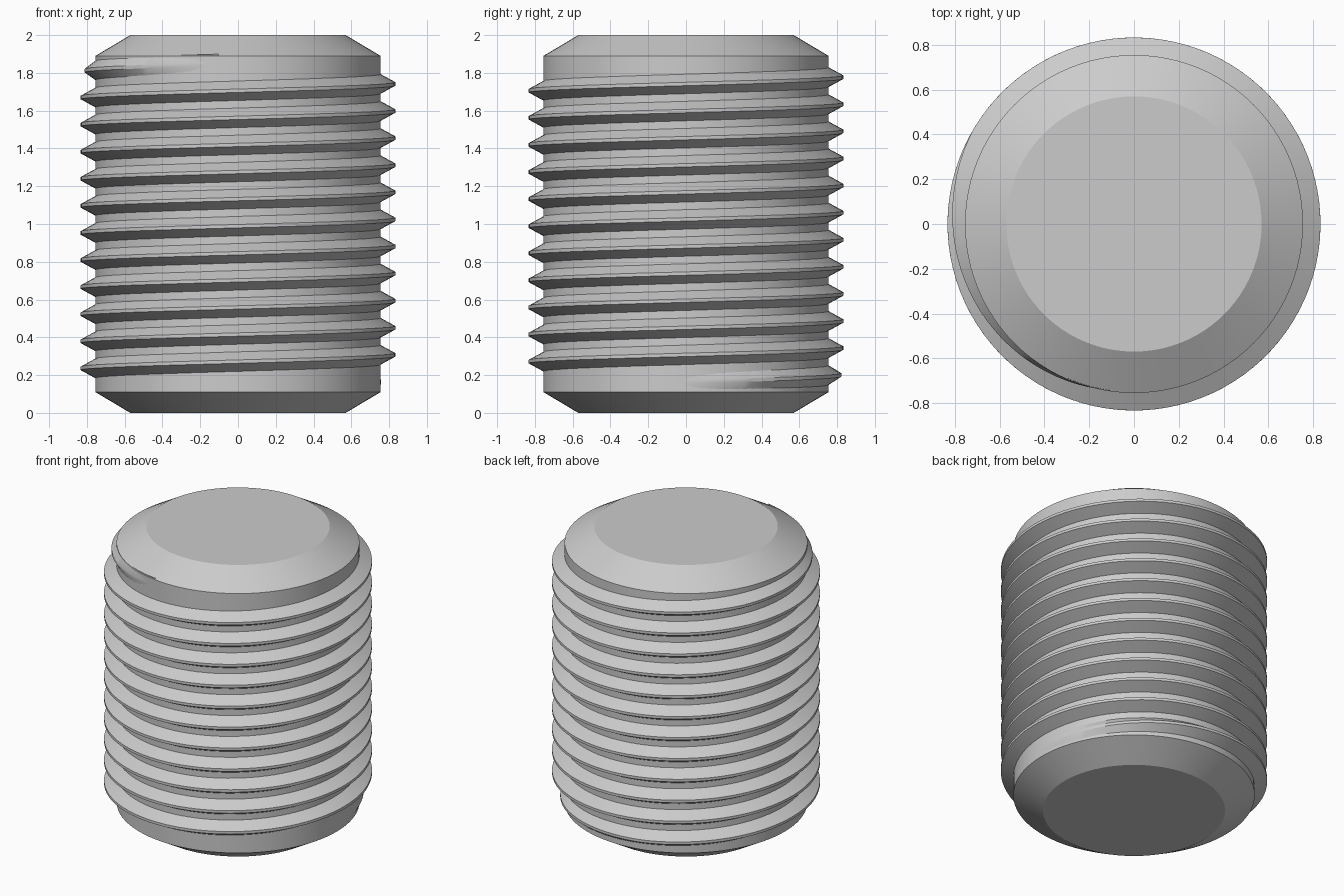
import bpy, bmesh
from math import radians, cos, sin

cube = bpy.data.objects.get("Cube")
if cube:
    bpy.data.objects.remove(cube)

SEGMENTS = 96
CORE_R, CREST_R, TIP_R = 0.755, 0.833, 0.57
HEIGHT, CHAMFER = 2.0, 0.11
PITCH = 0.1434
START, END, FADE = -6, 11 * 360 + 262, 112   # thread angles in degrees
START_Z = 0.164                              # thread height at angle zero

grey = bpy.data.materials.new("steel grey")
grey.use_nodes = True
colour = (0.6, 0.6, 0.6, 1)
grey.diffuse_color = colour
grey.node_tree.nodes["Principled BSDF"].inputs["Base Color"].default_value = colour


def finish(name, bm):
    bmesh.ops.recalc_face_normals(bm, faces=bm.faces)
    mesh = bpy.data.meshes.new(name)
    bm.to_mesh(mesh)
    bm.free()
    mesh.materials.append(grey)
    obj = bpy.data.objects.new(name, mesh)
    bpy.context.collection.objects.link(obj)
    bpy.ops.object.select_all(action="DESELECT")
    obj.select_set(True)
    bpy.context.view_layer.objects.active = obj
    bpy.ops.object.shade_smooth_by_angle(angle=radians(25))
    return obj


def ring(bm, r, z):
    angles = [radians(360 * i / SEGMENTS) for i in range(SEGMENTS)]
    return [bm.verts.new((r * cos(a), r * sin(a), z)) for a in angles]


# Solid core: chamfered cylinder with flat ends
bm = bmesh.new()
profile = [(TIP_R, 0), (CORE_R, CHAMFER), (CORE_R, HEIGHT - CHAMFER), (TIP_R, HEIGHT)]
rings = [ring(bm, r, z) for r, z in profile]
for low, high in zip(rings, rings[1:]):
    for i in range(SEGMENTS):
        j = (i + 1) % SEGMENTS
        bm.faces.new((low[i], low[j], high[j], high[i]))
bm.faces.new(rings[0][::-1])
bm.faces.new(rings[-1])
finish("core", bm)

# Helical thread: trapezoid section that fades into the core at both ends
bm = bmesh.new()
half_base, half_crest = PITCH * 3 / 8, PITCH / 16
sink = 0.004
step = 360 / SEGMENTS
count = round((END - START) / step)
sections = []
for i in range(count + 1):
    deg = START + i * (END - START) / count
    a = radians(deg)
    fade = min(1, (deg - START) / FADE, (END - deg) / FADE)
    crest = CORE_R - sink + (CREST_R - CORE_R + sink) * fade
    z = START_Z + PITCH * deg / 360
    section = [(CORE_R - sink, -half_base), (crest, -half_crest),
               (crest, half_crest), (CORE_R - sink, half_base)]
    sections.append([bm.verts.new((r * cos(a), r * sin(a), z + dz)) for r, dz in section])
for p, q in zip(sections, sections[1:]):
    for k in range(4):
        n = (k + 1) % 4
        bm.faces.new((p[k], q[k], q[n], p[n]))
finish("thread", bm)
